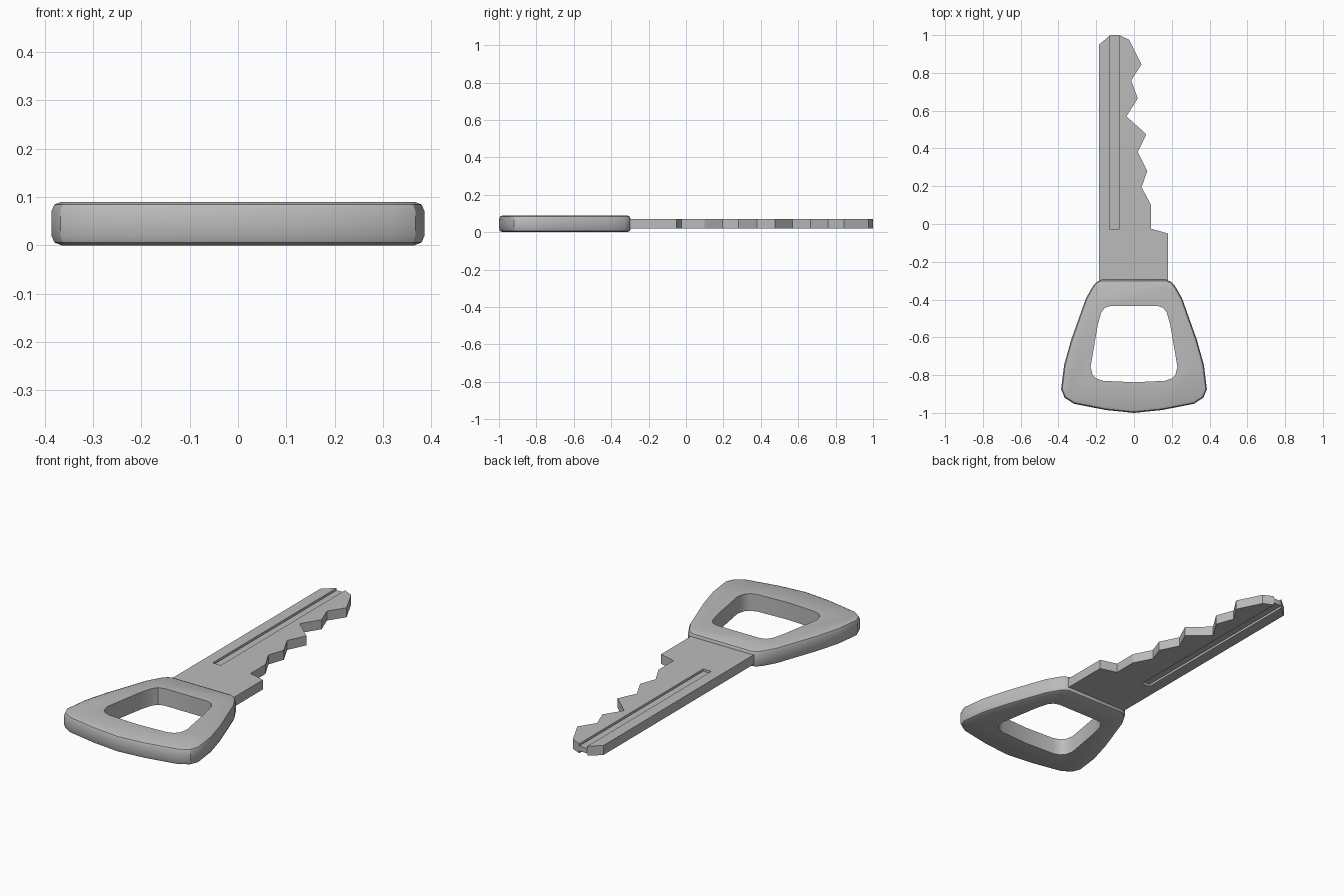
import bpy
import bmesh

old = bpy.data.objects.get("Cube")
if old:
    bpy.data.objects.remove(old, do_unlink=True)

steel = bpy.data.materials.new("grey metal")
steel.use_nodes = True
GREY = (0.5, 0.5, 0.5, 1)
steel.diffuse_color = GREY
steel.node_tree.nodes["Principled BSDF"].inputs["Base Color"].default_value = GREY


def prism(name, outline, z0, z1):
    """Extrude a flat outline from z0 to z1."""
    bm = bmesh.new()
    face = bm.faces.new([bm.verts.new((x, y, z0)) for x, y in outline])
    top = bmesh.ops.extrude_face_region(bm, geom=[face])["geom"]
    for v in top:
        if isinstance(v, bmesh.types.BMVert):
            v.co.z = z1
    bmesh.ops.recalc_face_normals(bm, faces=bm.faces)
    mesh = bpy.data.meshes.new(name)
    bm.to_mesh(mesh)
    bm.free()
    mesh.materials.append(steel)
    obj = bpy.data.objects.new(name, mesh)
    bpy.context.collection.objects.link(obj)
    return obj


def mirrored(half):
    """Close a half outline, listed from back to front, across x = 0."""
    return half + [(-x, y) for x, y in reversed(half) if x > 0]


def apply_modifiers(obj):
    bpy.context.view_layer.objects.active = obj
    for mod in list(obj.modifiers):
        bpy.ops.object.modifier_apply(modifier=mod.name)


def cut(obj, cutter):
    mod = obj.modifiers.new("cut", "BOOLEAN")
    mod.operation = "DIFFERENCE"
    mod.solver = "EXACT"
    mod.object = cutter
    apply_modifiers(obj)
    bpy.data.objects.remove(cutter, do_unlink=True)


def smooth(obj):
    bpy.ops.object.select_all(action="DESELECT")
    obj.select_set(True)
    bpy.context.view_layer.objects.active = obj
    bpy.ops.object.shade_smooth_by_angle(angle=0.52)


# Handle: rounded trapezoid with softened rims
handle = prism("handle", mirrored([
    (0.17, -0.295), (0.195, -0.305), (0.217, -0.328), (0.254, -0.392),
    (0.333, -0.614), (0.37, -0.746), (0.386, -0.875), (0.367, -0.92),
    (0.317, -0.952), (0.148, -0.985), (0, -1.0)]), 0, 0.09)
bevel = handle.modifiers.new("rim", "BEVEL")
bevel.width = 0.02
bevel.segments = 2
bevel.limit_method = "ANGLE"
bevel.angle_limit = 1.2
apply_modifiers(handle)

# Finger hole through the handle
cut(handle, prism("hole_cutter", mirrored([
    (0.125, -0.434), (0.155, -0.444), (0.174, -0.47), (0.192, -0.535),
    (0.23, -0.757), (0.219, -0.798), (0.2, -0.818), (0.165, -0.83),
    (0, -0.838)]), -0.1, 0.2))
smooth(handle)

# Blade: straight spine, pointed tip and toothed edge
blade = prism("blade", [
    (-0.185, -0.33), (-0.185, 0.95), (-0.125, 1), (-0.08, 1),
    (-0.025, 0.975), (0.04, 0.845), (-0.015, 0.76), (0.02, 0.665),
    (-0.04, 0.57), (0.065, 0.475), (0.02, 0.38), (0.07, 0.28),
    (0.04, 0.195), (0.09, 0.1), (0.09, -0.025), (0.18, -0.05),
    (0.18, -0.33)], 0.02, 0.07)

# Long groove on both faces of the blade
groove = [(-0.126, -0.03), (-0.079, -0.03), (-0.079, 1.1), (-0.126, 1.1)]
for low, high in ((0.058, 0.1), (-0.01, 0.032)):
    cut(blade, prism("groove_cutter", groove, low, high))
